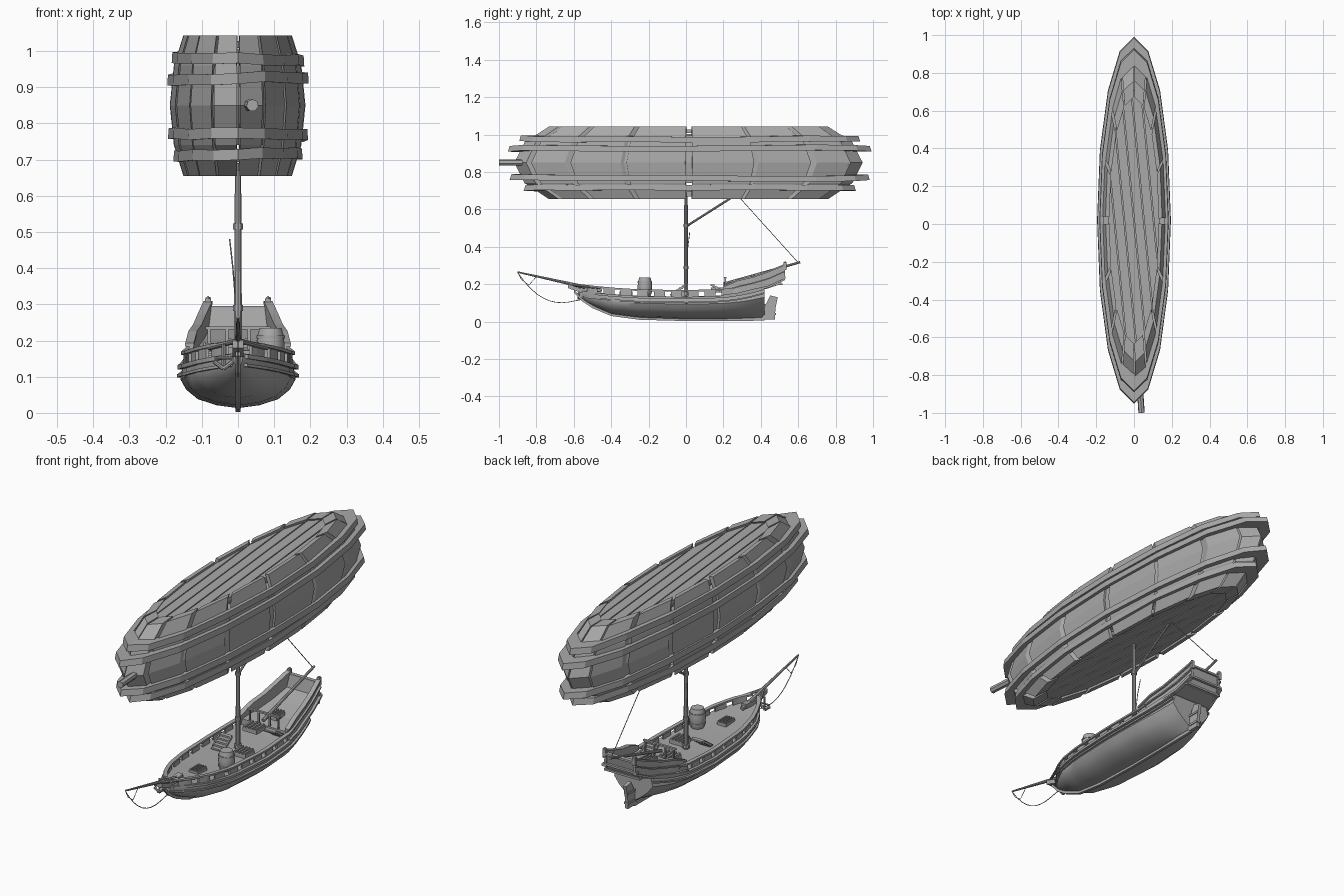
import bpy, bmesh, math, random
from mathutils import Vector, Matrix

random.seed(4)
if "Cube" in bpy.data.objects:
    bpy.data.objects.remove(bpy.data.objects["Cube"])

wood = bpy.data.materials.new("grey_wood")
wood.use_nodes = True
GREY = (0.4, 0.4, 0.4, 1)
wood.diffuse_color = GREY
wood.node_tree.nodes["Principled BSDF"].inputs["Base Color"].default_value = GREY


def finish(bm, name, smooth=False):
    bmesh.ops.recalc_face_normals(bm, faces=bm.faces)
    me = bpy.data.meshes.new(name)
    bm.to_mesh(me)
    bm.free()
    ob = bpy.data.objects.new(name, me)
    bpy.context.collection.objects.link(ob)
    me.materials.append(wood)
    if smooth:
        bpy.ops.object.select_all(action='DESELECT')
        ob.select_set(True)
        bpy.context.view_layer.objects.active = ob
        bpy.ops.object.shade_smooth_by_angle(angle=math.radians(35))
    return ob


def loft(bm, rings, closed=True, caps=True):
    rows = [[bm.verts.new(p) for p in r] for r in rings]
    n = len(rows[0])
    for a, b in zip(rows, rows[1:]):
        for i in range(n if closed else n - 1):
            j = (i + 1) % n
            bm.faces.new((a[i], a[j], b[j], b[i]))
    if caps:
        bm.faces.new(rows[0])
        bm.faces.new(rows[-1])


def box(bm, c, size, rot=(0, 'X')):
    m = Matrix.Translation(c) @ Matrix.Rotation(rot[0], 4, rot[1]) @ Matrix.Diagonal((*size, 1))
    bmesh.ops.create_cube(bm, size=1, matrix=m)


def rod(bm, a, b, r1, r2=None, n=8):
    a, b = Vector(a), Vector(b)
    q = (b - a).to_track_quat('Z', 'Y').to_matrix().to_4x4()
    bmesh.ops.create_cone(bm, cap_ends=True, segments=n, radius1=r1, radius2=r2 or r1,
                          depth=(b - a).length, matrix=Matrix.Translation((a + b) / 2) @ q)


def rope(name, pts, r):
    bm = bmesh.new()
    for a, b in zip(pts, pts[1:]):
        rod(bm, a, b, r, n=5)
    finish(bm, name)


def strip(bm, path, w, h):
    """Rectangular moulding swept along a path, w across and h tall."""
    loft(bm, [[(x + a * w, y, z + b * h) for a, b in ((-.5, -.5), (.5, -.5), (.5, .5), (-.5, .5))]
              for x, y, z in path])


def lerp(table, y):
    for a, b in zip(table, table[1:]):
        if y <= b[0]:
            t = max(0, (y - a[0]) / (b[0] - a[0]))
            return [p + (q - p) * t for p, q in zip(a, b)]
    return list(table[-1])


# ---- Stretched cask that carries the ship ----
RX, RY, CY, SIDES = 0.187, 0.93, 0.02, 16


def oval(r, ang, z):
    return (r * RX * math.cos(ang), CY + r * RY * math.sin(ang), z)


profile = [(.655, .80), (.74, .94), (.85, 1.0), (.96, .94), (1.043, .80)]
bm = bmesh.new()
step = math.tau / SIDES
for i in range(SIDES):
    a0 = i * step + random.uniform(.01, .03)
    a1 = (i + 1) * step - random.uniform(.01, .03)
    dr = random.uniform(-.012, .012)
    loft(bm, [[oval(r + dr, a0, z), oval(r + dr, a1, z),
               oval(r - .1, a1, z), oval(r - .1, a0, z)] for z, r in profile])
finish(bm, "cask_staves")

bm = bmesh.new()
loft(bm, [[oval(r - .05, i * step, z) for i in range(SIDES)] for z, r in profile[1:-1]])
finish(bm, "cask_core")

bm = bmesh.new()
for z, r, tilt in ((.715, .935, .004), (.77, 1.015, -.004), (.925, 1.025, .004), (.98, .96, -.004)):
    rows = [[], [], [], []]
    for i in range(SIDES):
        wob = random.uniform(-.004, .004) + tilt * math.cos(i * step)
        for row, (rr, dz) in zip(rows, ((r - .09, -.015), (r + .02, -.015), (r + .01, .015), (r - .09, .015))):
            row.append(oval(rr, i * step, z + dz + wob))
    loft(bm, rows + [rows[0]], caps=False)
finish(bm, "cask_hoops")

# Lid boards run slantwise across each end
for name, z in (("cask_top_boards", 1.018), ("cask_bottom_boards", .68)):
    bm = bmesh.new()
    for k in range(-3, 3):
        part = bmesh.new()
        bmesh.ops.create_cone(part, cap_ends=True, segments=SIDES, radius1=.74, radius2=.74, depth=.02)
        nrm = Vector((math.cos(.45), math.sin(.45), 0))
        for off, s in ((k * .25 + .012, -1), (k * .25 + .238, 1)):
            cut = bmesh.ops.bisect_plane(part, geom=part.verts[:] + part.edges[:] + part.faces[:],
                                         plane_co=nrm * off, plane_no=nrm * s, clear_outer=True)
            edges = [e for e in cut["geom_cut"] if isinstance(e, bmesh.types.BMEdge)]
            bmesh.ops.contextual_create(part, geom=edges)
        tmp = bpy.data.meshes.new("board")
        part.to_mesh(tmp)
        part.free()
        bm.from_mesh(tmp)
        bpy.data.meshes.remove(tmp)
    bmesh.ops.transform(bm, verts=bm.verts, matrix=Matrix.Translation((0, CY, z)) @ Matrix.Diagonal((RX, RY, 1, 1)))
    finish(bm, name)
bm = bmesh.new()
for z in (1.0, .698):
    loft(bm, [[oval(.74, i * step, z + d) for i in range(SIDES)] for d in (-.004, .004)])
finish(bm, "cask_lid_backing")
bm = bmesh.new()
rod(bm, (.03, -.85, .85), (.04, -1.0, .85), .017, n=7)
finish(bm, "cask_bung")

# ---- Hull: y, half width, bottom, top, fullness ----
HULL = [(-.56, .012, .125, .165, 1), (-.5, .062, .085, .158, 1), (-.4, .112, .042, .148, 1),
        (-.25, .146, .022, .138, 1), (0, .16, .014, .134, 1), (.2, .152, .014, .14, 1.2),
        (.32, .132, .016, .157, 1.7), (.42, .108, .024, .185, 3)]
SECTION = [(.04, 0), (.38, .06), (.7, .2), (.9, .42), (1, .66), (.95, 1)]
bm = bmesh.new()
rings = []
for k in range(25):
    y, w, zb, zt, p = lerp(HULL, -.56 + .98 * k / 24)
    half = [(w * fx ** p, y, zb + (zt - zb) * fz) for fx, fz in SECTION]
    rings.append([(-x, a, z) for x, a, z in reversed(half)] + half)
loft(bm, rings)
finish(bm, "hull", True)


def edge_path(y0, y1, f, dz, n=14, s=1):
    pts = []
    for k in range(n + 1):
        y, w, zb, zt, p = lerp(HULL, y0 + (y1 - y0) * k / n)
        pts.append((s * w * f, y, zt + dz))
    return pts


# Wales, bulwark panels with open ports, and top rail
bm, bw = bmesh.new(), bmesh.new()
for s in (-1, 1):
    strip(bm, edge_path(-.55, .42, 1.0, -.008, s=s), .014, .012)
    strip(bm, edge_path(-.55, .42, 1.02, -.032, s=s), .012, .008)
    strip(bm, edge_path(-.55, .25, .93, .03, s=s), .02, .009)
    for k in range(9):
        y = -.53 + .09 * k
        strip(bw, edge_path(y, y + .058, .92, .012, 3, s), .008, .032)
finish(bm, "wales_and_rails")
finish(bw, "bulwark_panels")

# Keel, stem, figure beam and rudder
bm = bmesh.new()
strip(bm, [(0, y, z) for y, z in ((-.6, .165), (-.56, .12), (-.5, .08), (-.4, .038), (-.25, .018),
                                  (0, .011), (.42, .013))], .014, .016)
strip(bm, [(0, -.46, .175), (0, -.56, .165), (0, -.63, .19)], .03, .022)
finish(bm, "keel_and_stem")
bm = bmesh.new()
loft(bm, [[(x, y, z) for y, z in ((.405, .012), (.475, .012), (.478, .07), (.49, .13), (.45, .14), (.42, .08))]
          for x in (-.008, .008)])
for z in (.04, .09):
    box(bm, (0, .45, z), (.024, .06, .01))
finish(bm, "rudder")

# ---- Raised stern: y, low width, low z, top width, top z ----
STERN = [(.2, .144, .135, .134, .188), (.28, .134, .145, .125, .222), (.36, .118, .165, .112, .24),
         (.44, .103, .182, .1, .268), (.53, .09, .225, .083, .305)]
bm, bt = bmesh.new(), bmesh.new()
for s in (-1, 1):
    loft(bm, [[(s * a, y, b), (s * c, y, d), (s * (c - .012), y, d), (s * (a - .012), y, b)]
              for y, a, b, c, d in STERN])
    for t, w, h in ((1, .024, .009), (.55, .02, .007), (.05, .024, .012)):
        strip(bt, [(s * (a + (c - a) * t), y, b + (d - b) * t) for y, a, b, c, d in STERN], w, h)
    box(bt, (s * .083, .53, .295), (.016, .016, .04))
    bmesh.ops.create_icosphere(bt, subdivisions=1, radius=.009, matrix=Matrix.Translation((s * .083, .53, .314)))
finish(bm, "stern_sides")
finish(bt, "stern_rails")
bm = bmesh.new()
loft(bm, [[(-a, y, z0), (a, y, z0), (a, y, z1), (-a, y, z1)] for y, a, z0, z1 in
          ((.21, .135, .14, .172), (.32, .12, .155, .182), (.42, .1, .175, .205), (.51, .088, .215, .232))])
finish(bm, "quarter_deck")
bm = bmesh.new()
loft(bm, [[(-a, y, z), (a, y, z), (a, y - .012, z), (-a, y - .012, z)]
          for y, a, z in ((.43, .1, .175), (.505, .093, .2), (.518, .09, .23), (.53, .085, .29))])
for z, a, y in ((.29, .088, .528), (.235, .096, .522), (.2, .1, .505)):
    box(bm, (0, y, z), (2 * a, .02, .01))
finish(bm, "transom")

# ---- Deck fittings ----
bm = bmesh.new()
for x, y, z in ((-.06, -.04, .135), (.085, .17, .14)):
    for k in range(5):
        box(bm, (x, y + .035 - k * .016 if x > 0 else y - .035 + k * .016, z + .01 + k * .011), (.06, .022, .008))
    for e in (-.032, .032):
        box(bm, (x + e, y, z + .035), (.007, .07, .012), (-.6 if x > 0 else .6, 'X'))
finish(bm, "deck_steps")
bm = bmesh.new()
for x, y, z, w in ((.06, -.04, .145, .07), (-.03, .17, .165, .08), (0, -.32, .145, .05), (0, .3, .19, .06)):
    box(bm, (x, y, z), (w, .07, .02))
    for k in range(4):
        box(bm, (x - w * .375 + k * w / 4, y, z + .013), (w * .12, .07, .008))
for x in (-.08, -.03, .03, .08):
    box(bm, (x, .21, .205), (.008, .008, .06))
box(bm, (0, .21, .235), (.18, .012, .008))
finish(bm, "hatches_and_railing")
bm = bmesh.new()
loft(bm, [[(.09 + r * math.cos(i * math.tau / 12), -.22 + r * math.sin(i * math.tau / 12), z)
           for i in range(12)] for z, r in ((.135, .03), (.155, .036), (.185, .039), (.215, .036), (.235, .03))])
for z in (.16, .21):
    rod(bm, (.09, -.22, z - .004), (.09, -.22, z + .004), .0395, n=12)
finish(bm, "deck_barrel", True)
bm = bmesh.new()
rod(bm, (-.04, -.57, .13), (-.04, -.57, .19), .005)
rod(bm, (-.065, -.575, .152), (-.015, -.575, .152), .004)
for s in (-1, 1):
    rod(bm, (-.04, -.575, .122), (-.04 + s * .026, -.575, .142), .006)
    rod(bm, (s * .08, -.46, .18), (0, -.62, .2), .007)
finish(bm, "anchor_and_bow_braces")

# ---- Mast, spars and rigging ----
bm = bmesh.new()
rod(bm, (0, 0, .12), (0, 0, .69), .012, .009, 10)
for z, r in ((.515, .014), (.29, .014), (.15, .02)):
    rod(bm, (0, 0, z - .008), (0, 0, z + .008), r, n=10)
rod(bm, (0, .01, .515), (0, .27, .68), .006)
rod(bm, (0, -.45, .165), (0, -.9, .265), .011, .004)
rod(bm, (0, .2, .2), (0, .61, .318), .009, .006)
finish(bm, "mast_and_spars", True)
rope("back_stay", [(0, .28, .67), (0, .6, .315)], .002)
rope("loose_line", [(-.023, .02, .48), (-.014, .01, .4), (-.006, .005, .3), (0, 0, .17)], .002)
sag = [(0, -.9 + .34 * t, .262 - .145 * t - .36 * t * (1 - t) ** 1.2) for t in (k / 10 for k in range(11))]
rope("bow_line", sag, .002)
rope("bow_stay", [(0, -.9, .262), (0, -.88, .225), (0, -.84, .195), (0, -.8, .24)], .0015)
